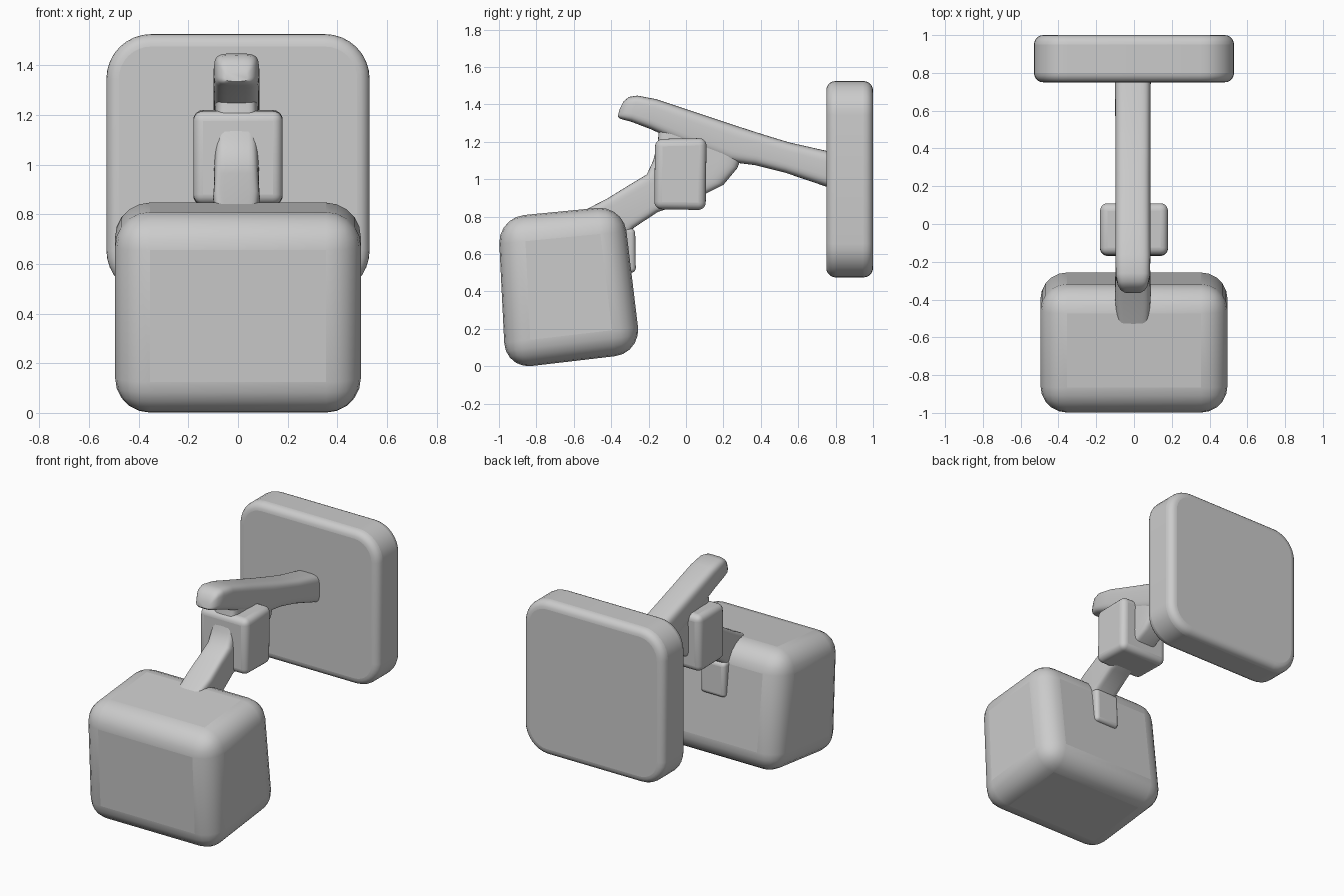
import bpy, bmesh
from math import cos, sin, pi, copysign

if "Cube" in bpy.data.objects:
    bpy.data.objects.remove(bpy.data.objects["Cube"])


def finish(name, bm, bevel=0.0, segments=5):
    bmesh.ops.recalc_face_normals(bm, faces=bm.faces)
    mesh = bpy.data.meshes.new(name)
    bm.to_mesh(mesh)
    bm.free()
    ob = bpy.data.objects.new(name, mesh)
    bpy.context.collection.objects.link(ob)
    if bevel:
        mod = ob.modifiers.new("rounding", 'BEVEL')
        mod.width, mod.segments = bevel, segments
        mod.limit_method, mod.angle_limit = 'ANGLE', 0.7
    bpy.ops.object.select_all(action='DESELECT')
    ob.select_set(True)
    bpy.context.view_layer.objects.active = ob
    bpy.ops.object.shade_smooth_by_angle(angle=0.7)
    return ob


def side_block(name, profile, x0, x1, bevel, corner=0.0):
    """Extrude a (y, z) side profile across x; corner first rounds edges along y."""
    bm = bmesh.new()
    face = bm.faces.new([bm.verts.new((x0, y, z)) for y, z in profile])
    ext = bmesh.ops.extrude_face_region(bm, geom=[face])
    verts = [v for v in ext["geom"] if isinstance(v, bmesh.types.BMVert)]
    bmesh.ops.translate(bm, verts=verts, vec=(x1 - x0, 0, 0))
    # extruding a lone face keeps it as the first cap
    if corner:
        edges = [e for e in bm.edges
                 if abs(e.verts[0].co.y - e.verts[1].co.y) > 0.1]
        bmesh.ops.recalc_face_normals(bm, faces=bm.faces)
        bmesh.ops.bevel(bm, geom=edges, offset=corner, segments=8,
                        profile=0.5, affect='EDGES')
    return finish(name, bm, bevel)


def loft(name, sections, power, cx=-0.006, n=40):
    """Skin rounded-rectangle sections given as (top y, top z, bottom y, bottom z, half width)."""
    bm = bmesh.new()
    rings = []
    for ty, tz, by, bz, w in sections:
        ring = []
        for i in range(n):
            a = 2 * pi * i / n
            u = copysign(abs(cos(a)) ** (2 / power), cos(a))
            v = copysign(abs(sin(a)) ** (2 / power), sin(a))
            t = (v + 1) / 2
            ring.append(bm.verts.new((cx + u * w, by + (ty - by) * t, bz + (tz - bz) * t)))
        rings.append(ring)
    for a, b in zip(rings, rings[1:]):
        for i in range(n):
            j = (i + 1) % n
            bm.faces.new((a[i], a[j], b[j], b[i]))
    bm.faces.new(rings[0])
    bm.faces.new(rings[-1])
    return finish(name, bm)


# Wall plate
side_block("wall_plate", [(0.75, 0.475), (1.0, 0.475), (1.0, 1.525), (0.75, 1.525)],
           -0.53, 0.53, 0.05, corner=0.18)

# Tilted, slightly tapered lamp head
side_block("lamp_head", [(-1.005, 0.795), (-0.965, -0.015), (-0.24, 0.07), (-0.335, 0.86)],
           -0.495, 0.495, 0.14)

# Hinge block
side_block("hinge_block", [(-0.17, 0.84), (0.105, 0.835), (0.11, 1.22), (-0.165, 1.215)],
           -0.18, 0.18, 0.04)

# Upper arm from the rounded tip to the plate
loft("upper_arm", [
    (-0.355, 1.375, -0.365, 1.335, 0.045),
    (-0.335, 1.415, -0.355, 1.325, 0.065),
    (-0.305, 1.440, -0.335, 1.318, 0.080),
    (-0.260, 1.447, -0.295, 1.308, 0.090),
    (-0.160, 1.428, -0.190, 1.268, 0.093),
    (0.030, 1.365, -0.020, 1.190, 0.093),
    (0.270, 1.285, 0.235, 1.092, 0.093),
    (0.400, 1.243, 0.370, 1.075, 0.093),
    (0.550, 1.197, 0.530, 1.035, 0.093),
    (0.780, 1.145, 0.780, 0.950, 0.095)], 4)

# Lower arm from the upper arm through the hinge into the head
loft("lower_arm", [
    (-0.145, 1.280, 0.300, 1.130, 0.086),
    (-0.150, 1.200, 0.275, 1.060, 0.088),
    (-0.175, 1.100, 0.200, 0.970, 0.090),
    (-0.210, 1.025, 0.020, 0.880, 0.090),
    (-0.310, 0.965, -0.150, 0.825, 0.090),
    (-0.420, 0.897, -0.280, 0.740, 0.095),
    (-0.560, 0.825, -0.360, 0.640, 0.085)], 6)

# Tab on the back of the head under the arm
side_block("rear_tab", [(-0.42, 0.50), (-0.268, 0.50), (-0.272, 0.735), (-0.42, 0.76)],
           -0.10, 0.085, 0.025)
